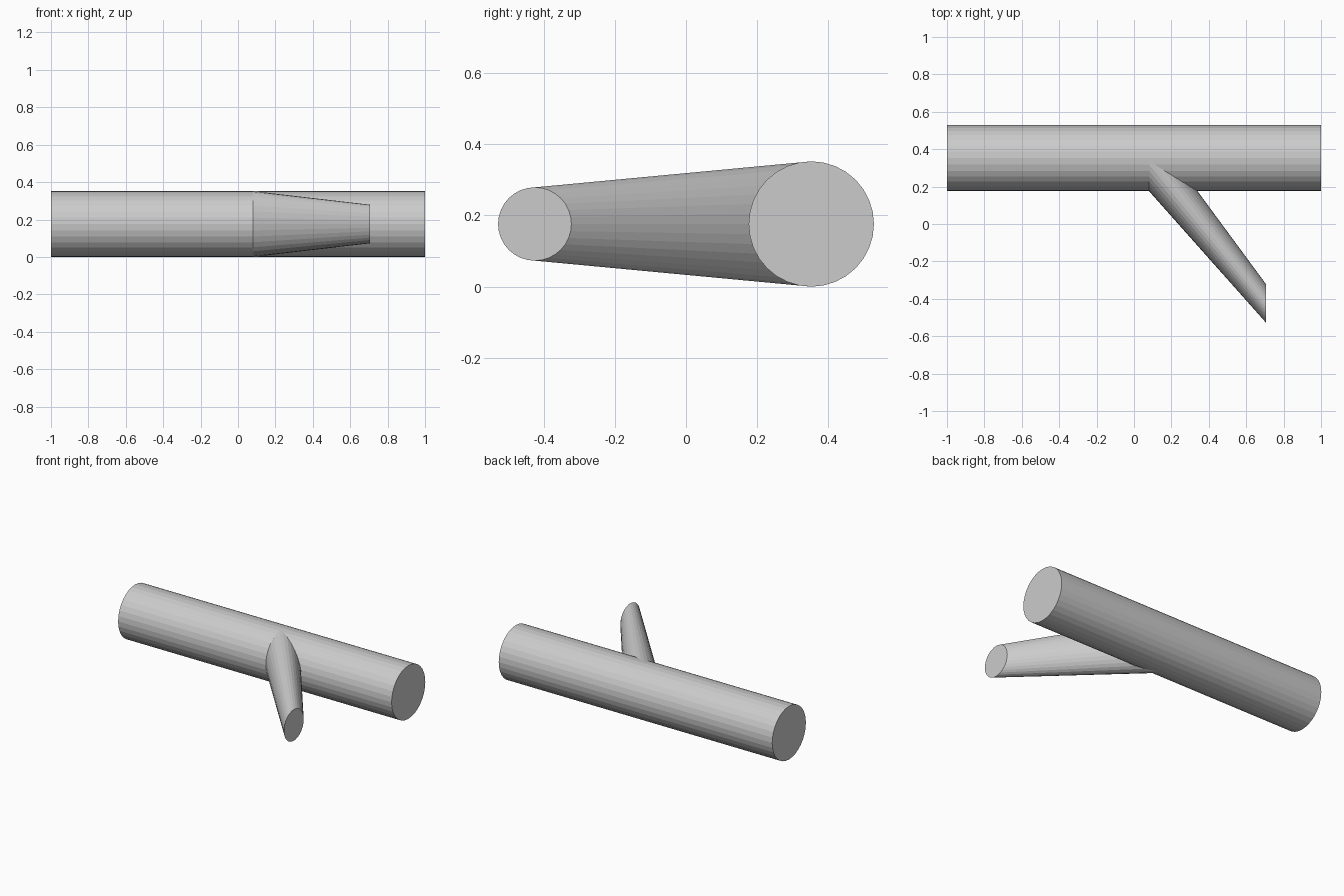
import bpy, bmesh
from math import sin, cos, pi

if "Cube" in bpy.data.objects:
    bpy.data.objects.remove(bpy.data.objects["Cube"])

SIDES = 32
MID_Z = 0.176


def tube(name, start, end):
    """Loft between two upright circles, each given as (x, y, radius)."""
    bm = bmesh.new()
    rings = []
    for x, y, r in (start, end):
        rings.append([bm.verts.new((x, y + r * cos(2 * pi * i / SIDES),
                                    MID_Z + r * sin(2 * pi * i / SIDES)))
                      for i in range(SIDES)])
    a, b = rings
    for i in range(SIDES):
        j = (i + 1) % SIDES
        bm.faces.new((a[i], a[j], b[j], b[i]))
    bm.faces.new(a)
    bm.faces.new(b)
    bmesh.ops.recalc_face_normals(bm, faces=bm.faces)
    mesh = bpy.data.meshes.new(name)
    bm.to_mesh(mesh)
    bm.free()
    obj = bpy.data.objects.new(name, mesh)
    bpy.context.collection.objects.link(obj)
    return obj


# Straight main pipe
tube("main_pipe", (-1, 0.352, 0.176), (1, 0.352, 0.176))

# Tapering side branch, sheared so its open end stays parallel to the pipe ends
tube("side_branch", (0.08, 0.352, 0.176), (0.706, -0.425, 0.103))
